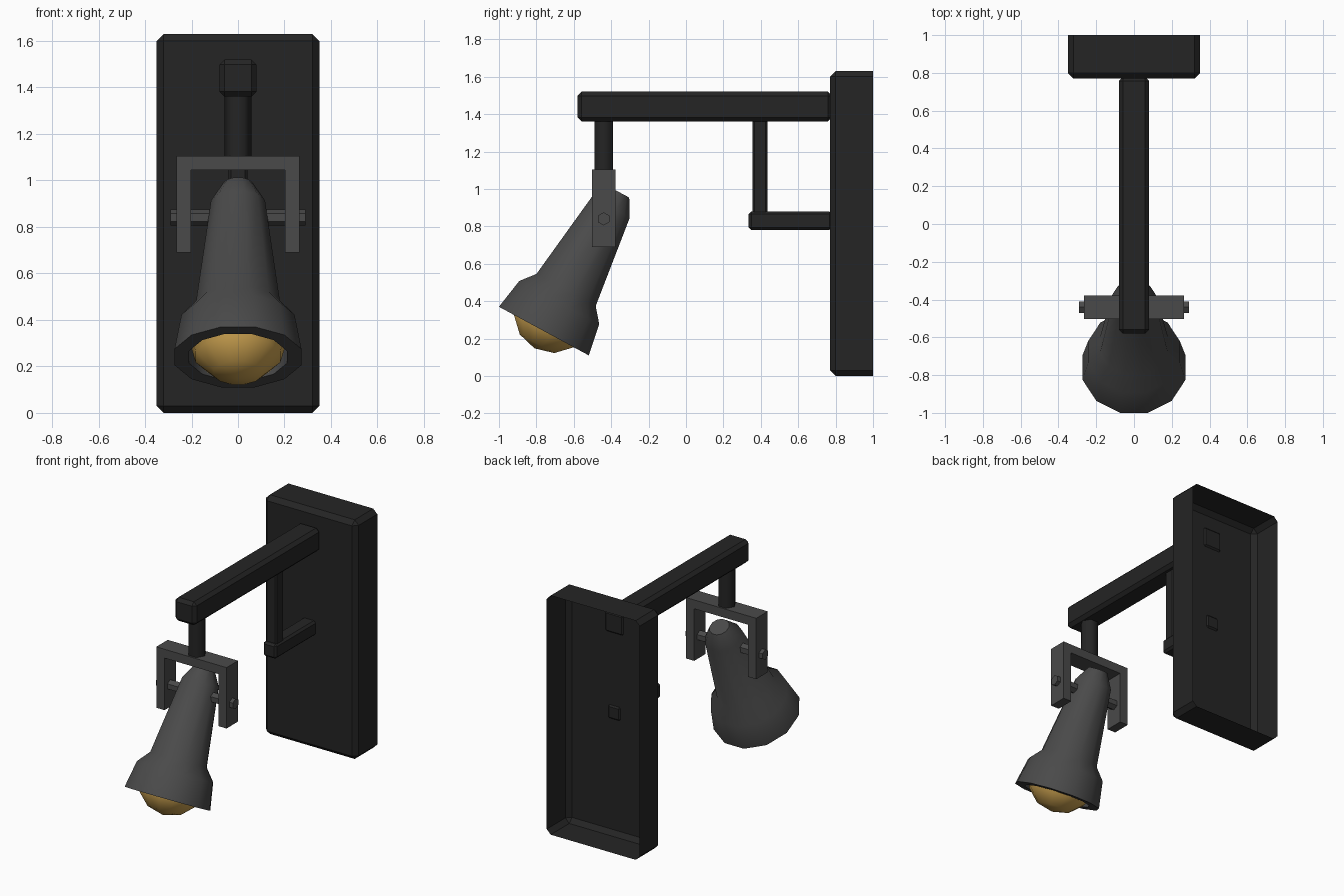
import bpy, bmesh, math
from mathutils import Matrix, Vector

if "Cube" in bpy.data.objects:
    bpy.data.objects.remove(bpy.data.objects["Cube"])


def material(name, rgb):
    m = bpy.data.materials.new(name)
    m.use_nodes = True
    m.diffuse_color = (*rgb, 1)
    m.node_tree.nodes["Principled BSDF"].inputs["Base Color"].default_value = (*rgb, 1)
    return m


BLACK = material("black metal", (0.018, 0.018, 0.018))
GREY = material("dark grey metal", (0.068, 0.068, 0.068))
GOLD = material("warm bulb glass", (0.6, 0.36, 0.08))


def finish(name, bm, mat, smooth=None):
    mesh = bpy.data.meshes.new(name)
    bm.to_mesh(mesh)
    bm.free()
    mesh.materials.append(mat)
    ob = bpy.data.objects.new(name, mesh)
    bpy.context.collection.objects.link(ob)
    if smooth:
        bpy.ops.object.select_all(action="DESELECT")
        ob.select_set(True)
        bpy.context.view_layer.objects.active = ob
        bpy.ops.object.shade_smooth_by_angle(angle=math.radians(smooth))
    return ob


def box(name, lo, hi, mat, bevel=0, open_back=False):
    lo, hi = Vector(lo), Vector(hi)
    bm = bmesh.new()
    bmesh.ops.create_cube(bm, size=1)
    bmesh.ops.scale(bm, vec=hi - lo, verts=bm.verts)
    bmesh.ops.translate(bm, vec=(lo + hi) / 2, verts=bm.verts)
    if open_back:
        back = [f for f in bm.faces if f.normal.y > 0.9]
        bmesh.ops.delete(bm, geom=back, context="FACES")
    if bevel:
        edges = [e for e in bm.edges if not e.is_boundary]
        bmesh.ops.bevel(bm, geom=edges, offset=bevel, segments=1, affect="EDGES")
    return finish(name, bm, mat)


def rod(name, radius, length, matrix, mat, smooth=None):
    bm = bmesh.new()
    bmesh.ops.create_cone(bm, cap_ends=True, segments=6, radius1=radius,
                          radius2=radius, depth=length, matrix=matrix)
    return finish(name, bm, mat, smooth)


def lathe(name, profile, mat, matrix, sides=12, smooth=40):
    """Revolve (radius, height) points; radii are measured to the flats."""
    bm = bmesh.new()
    k = 1 / math.cos(math.pi / sides)
    rings = []
    for r, z in profile:
        if r == 0:
            rings.append([bm.verts.new((0, 0, z))] * sides)
            continue
        angles = [2 * math.pi * (i + 0.5) / sides for i in range(sides)]
        rings.append([bm.verts.new((r * k * math.cos(a), r * k * math.sin(a), z))
                      for a in angles])
    for a, b in zip(rings, rings[1:]):
        for i in range(sides):
            j = (i + 1) % sides
            bm.faces.new(dict.fromkeys((a[i], a[j], b[j], b[i])))
    if profile[-1][0] > 0:
        bm.faces.new(rings[-1])
    bmesh.ops.recalc_face_normals(bm, faces=bm.faces)
    bm.transform(matrix)
    return finish(name, bm, mat, smooth)


# Wall mount: hollow plate, main arm and its brace
box("wall_plate", (-0.35, 0.77, 0), (0.35, 1, 1.63), BLACK, 0.03, open_back=True)
box("main_arm", (-0.08, -0.58, 1.36), (0.08, 0.78, 1.52), BLACK, 0.022)
box("brace_arm", (-0.05, 0.335, 0.78), (0.05, 0.78, 0.88), BLACK, 0.014)
box("brace_post", (-0.04, 0.355, 0.86), (0.04, 0.435, 1.38), BLACK, 0.01)

# Stem hanging from the arm
PIVOT_Y, PIVOT_Z = -0.44, 0.84
rod("stem", 0.058, 0.3, Matrix.Translation((0, PIVOT_Y, 1.23))
    @ Matrix.Rotation(math.pi / 2, 4, "Z"), BLACK, 65)

# U-shaped bracket: outline extruded along y
bm = bmesh.new()
half = [(0.265, 1.105), (0.265, 0.69), (0.203, 0.69), (0.203, 1.045)]
outline = half + [(-x, z) for x, z in reversed(half)]
face = bm.faces.new([bm.verts.new((x, PIVOT_Y - 0.062, z)) for x, z in outline])
ext = bmesh.ops.extrude_face_region(bm, geom=[face])
bmesh.ops.translate(bm, vec=(0, 0.124, 0),
                    verts=[v for v in ext["geom"] if isinstance(v, bmesh.types.BMVert)])
bmesh.ops.recalc_face_normals(bm, faces=bm.faces)
finish("bracket", bm, GREY)

# Pivot pins through the bracket legs
for side, name in ((1, "left_pin"), (-1, "right_pin")):
    turn = Matrix.Rotation(math.pi / 2, 4, "Y") @ Matrix.Rotation(math.pi / 2, 4, "Z")
    rod(name, 0.035, 0.2, Matrix.Translation((side * 0.19, PIVOT_Y, PIVOT_Z)) @ turn, GREY)

# Tilted lamp head and bulb
tilt = Matrix.Translation((0, -0.76, 0.24)) @ Matrix.Rotation(math.radians(-28.4), 4, "X")
lathe("lamp_shade", [(0.21, 0.11), (0.21, 0), (0.273, 0), (0.243, 0.173),
                     (0.18, 0.25), (0.116, 0.75), (0.062, 0.845)], GREY, tilt)
R = 0.21
dome = [(R * math.sin(a), 0.105 - R * math.cos(a))
        for a in (math.radians(30 * i) for i in range(4))]
lathe("bulb", dome, GOLD, tilt)
